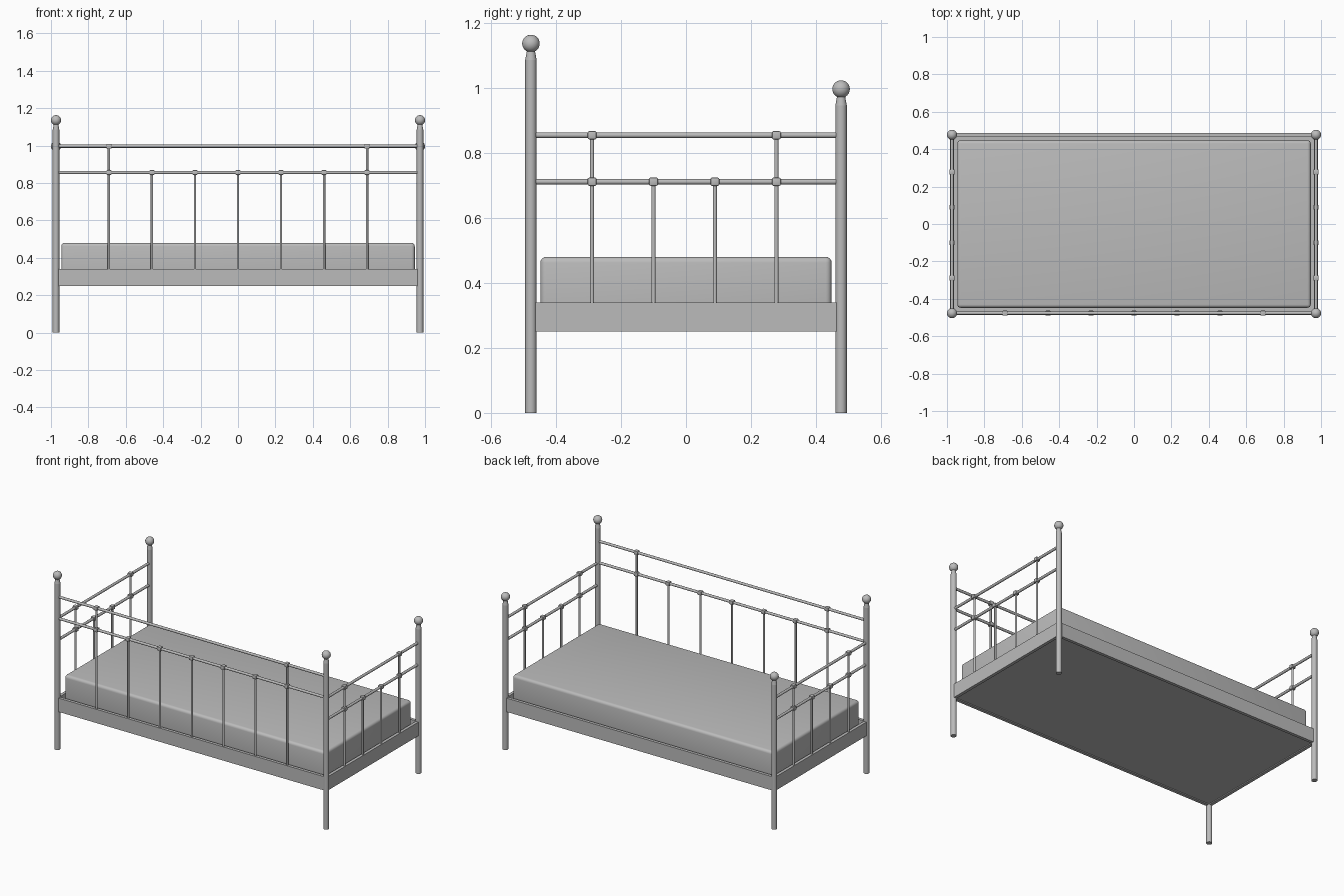
import bpy
import math
from mathutils import Vector

cube = bpy.data.objects.get("Cube")
if cube:
    bpy.data.objects.remove(cube, do_unlink=True)

grey = bpy.data.materials.new("plain grey")
grey.use_nodes = True
colour = (0.5, 0.5, 0.5, 1)
grey.diffuse_color = colour
grey.node_tree.nodes["Principled BSDF"].inputs["Base Color"].default_value = colour

PX, PY = 0.973, 0.477          # post centres
RAIL_LOW, RAIL_TOP = 0.25, 0.34


def finish(ob, name, smooth=True):
    ob.name = ob.data.name = name
    ob.data.materials.append(grey)
    if smooth:
        bpy.ops.object.shade_smooth_by_angle(angle=math.radians(40))
    return ob


def box(name, low, high, bevel=0, segments=2):
    low, high = Vector(low), Vector(high)
    bpy.ops.mesh.primitive_cube_add(size=1, location=(low + high) / 2)
    ob = bpy.context.object
    ob.scale = high - low
    bpy.ops.object.transform_apply(location=False, rotation=False, scale=True)
    if bevel:
        mod = ob.modifiers.new("rounded edges", 'BEVEL')
        mod.width, mod.segments = bevel, segments
        bpy.ops.object.modifier_apply(modifier=mod.name)
    return finish(ob, name, bool(bevel))


def rod(name, start, end, radius, sides=16):
    start, end = Vector(start), Vector(end)
    axis = end - start
    bpy.ops.mesh.primitive_cylinder_add(vertices=sides, radius=radius, depth=axis.length,
                                        location=(start + end) / 2,
                                        rotation=axis.to_track_quat('Z', 'Y').to_euler())
    return finish(bpy.context.object, name)


def collar(name, at):
    h = Vector((0.0135, 0.0135, 0.0125))
    box(name, Vector(at) - h, Vector(at) + h, 0.004)


def post(name, x, y, ball_z):
    shaft_top = ball_z - 0.05
    rod(name, (x, y, 0), (x, y, shaft_top), 0.0175, 24)
    # tapered neck and ball finial
    bpy.ops.mesh.primitive_cone_add(vertices=24, radius1=0.0175, radius2=0.012, depth=0.03,
                                    location=(x, y, shaft_top + 0.015))
    finish(bpy.context.object, name + "_neck")
    bpy.ops.mesh.primitive_uv_sphere_add(segments=24, ring_count=16, radius=0.027,
                                         location=(x, y, ball_z))
    finish(bpy.context.object, name + "_ball")


# Corner posts, taller along the front
for side, sx in (("left", 1), ("right", -1)):
    post(f"front_{side}_post", sx * PX, -PY, 1.136)
    post(f"back_{side}_post", sx * PX, PY, 0.996)

# Bed frame rails and base panel
for side, s in (("left", 1), ("right", -1)):
    box(f"{side}_side_rail", (s * PX - 0.01, -PY, RAIL_LOW), (s * PX + 0.01, PY, RAIL_TOP))
for side, s in (("front", -1), ("back", 1)):
    box(f"{side}_rail", (-PX, s * PY - 0.01, RAIL_LOW), (PX, s * PY + 0.01, RAIL_TOP))
box("base_panel", (-0.967, -0.47, 0.256), (0.967, 0.47, 0.28))

# Mattress
box("mattress", (-0.945, -0.448, 0.27), (0.945, 0.448, 0.48), 0.018, 4)


def railing(name, place, half_length, spots, low_z, high_z):
    """Two bars with spindles; the outermost spindles reach the upper bar."""
    for level, z in (("lower", low_z), ("upper", high_z)):
        rod(f"{name}_{level}_bar", place(-half_length, z), place(half_length, z), 0.0085)
    for i, t in enumerate(spots):
        outer = i in (0, len(spots) - 1)
        rod(f"{name}_spindle", place(t, RAIL_TOP - 0.01), place(t, high_z if outer else low_z),
            0.0065, 12)
        collar(f"{name}_collar", place(t, low_z))
        if outer:
            collar(f"{name}_collar", place(t, high_z))


railing("front", lambda t, z: (t, -PY, z), PX, [0.23 * i for i in range(-3, 4)], 0.856, 0.997)
for side, s in (("left", 1), ("right", -1)):
    railing(f"{side}_side", lambda t, z: (s * PX, t, z), PY,
            [-0.289 + 0.189 * i for i in range(4)], 0.711, 0.854)
